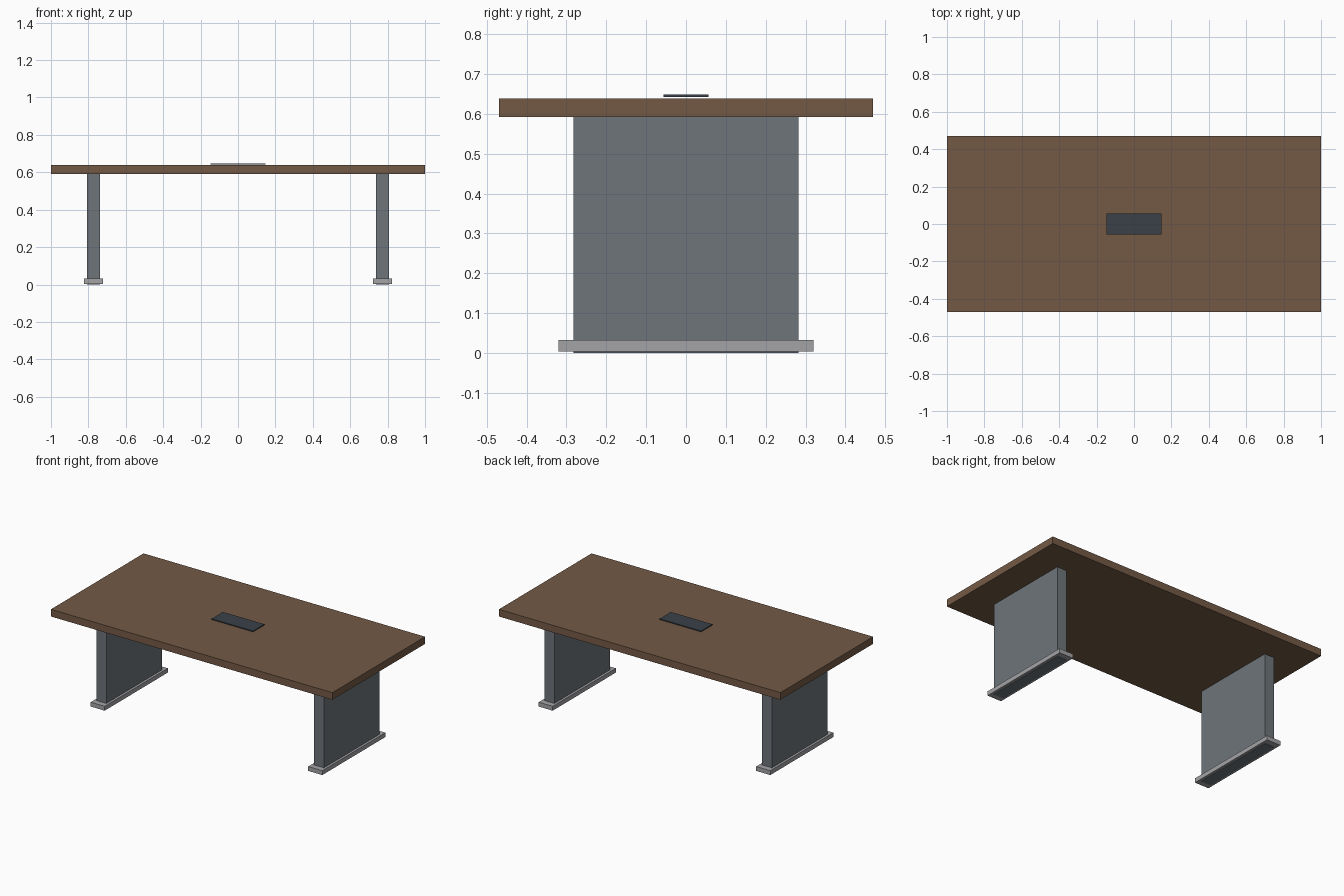
import bpy
import bmesh
from mathutils import Vector

cube = bpy.data.objects.get("Cube")
if cube:
    bpy.data.objects.remove(cube, do_unlink=True)


def material(name, rgb):
    mat = bpy.data.materials.new(name)
    mat.use_nodes = True
    colour = (*rgb, 1.0)
    mat.diffuse_color = colour
    mat.node_tree.nodes["Principled BSDF"].inputs["Base Color"].default_value = colour
    return mat


def box(name, low, high, mat):
    """Axis-aligned box between two corners, with its origin at its centre."""
    low, high = Vector(low), Vector(high)
    bm = bmesh.new()
    bmesh.ops.create_cube(bm, size=1.0)
    bmesh.ops.scale(bm, vec=high - low, verts=bm.verts)
    mesh = bpy.data.meshes.new(name)
    bm.to_mesh(mesh)
    bm.free()
    mesh.materials.append(mat)
    obj = bpy.data.objects.new(name, mesh)
    obj.location = (low + high) / 2
    bpy.context.collection.objects.link(obj)
    return obj


wood = material("brown wood", (0.175, 0.102, 0.060))
leg_grey = material("slate grey", (0.155, 0.178, 0.195))
foot_grey = material("light grey metal", (0.37, 0.37, 0.39))
dark = material("dark blue grey", (0.042, 0.053, 0.066))

# Table top and the thin cover plate held just above it
box("table_top", (-1, -0.47, 0.592), (1, 0.47, 0.638), wood)
box("cable_cover", (-0.147, -0.057, 0.642), (0.147, 0.057, 0.648), dark)

# Panel legs, each passing through a wider foot rail
for side, x in (("right", -0.773), ("left", 0.773)):
    box(side + "_leg_panel", (x - 0.035, -0.282, 0), (x + 0.035, 0.282, 0.592), leg_grey)
    box(side + "_foot_rail", (x - 0.05, -0.32, 0.004), (x + 0.05, 0.32, 0.032), foot_grey)
